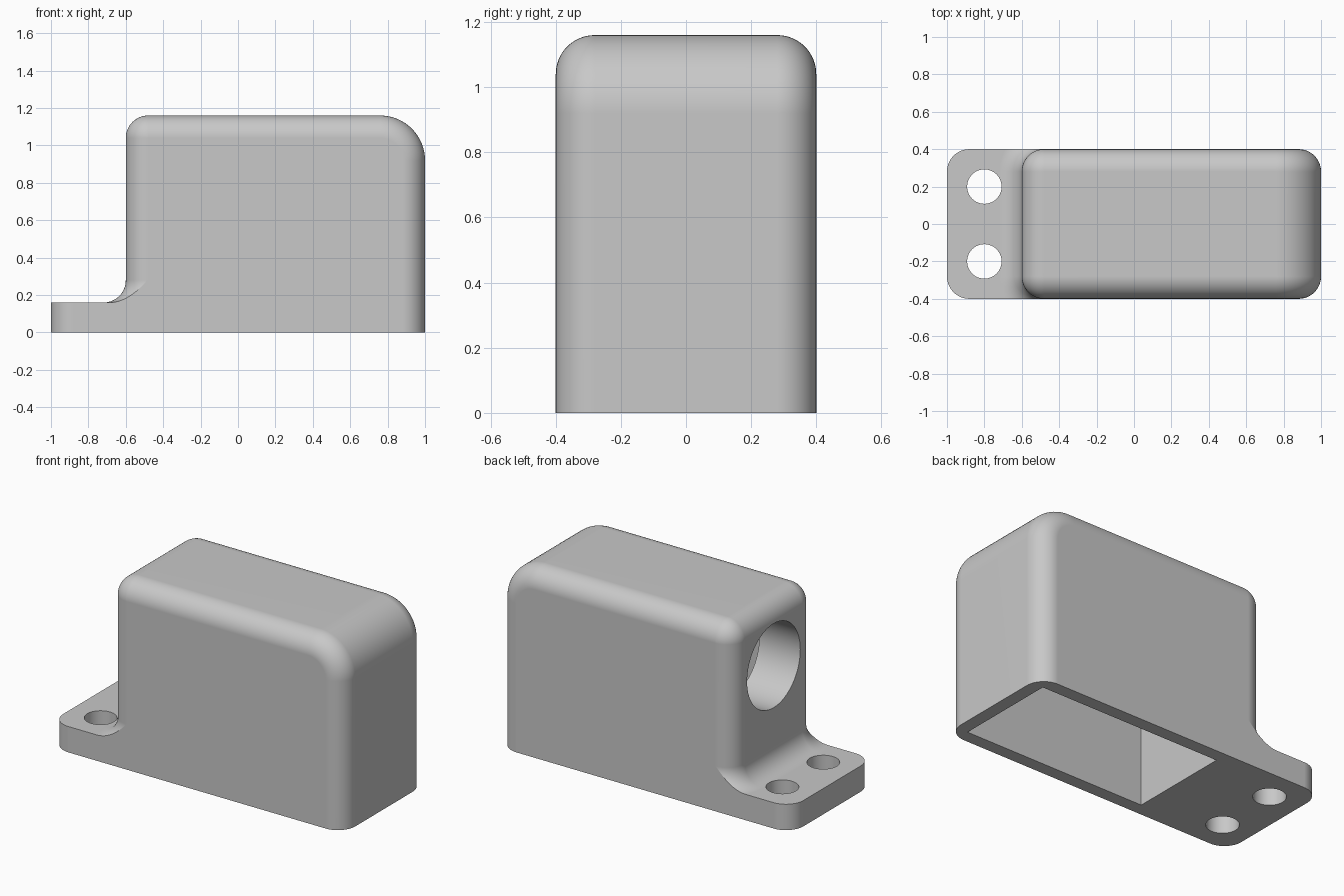
import bpy, bmesh
from math import sin, cos, pi, sqrt
from mathutils import Matrix, Vector

if "Cube" in bpy.data.objects:
    bpy.data.objects.remove(bpy.data.objects["Cube"], do_unlink=True)

LEFT, RIGHT, TOP, HALF_WIDTH = -0.6, 1.0, 1.16, 0.4
FOOT_END, FOOT_TOP = -1.0, 0.16
ROUND, NOSE_ROUND, WALL = 0.12, 0.24, 0.08
STEPS = 16

grey = bpy.data.materials.new("Plain grey")
grey.use_nodes = True
grey.diffuse_color = (0.58, 0.58, 0.58, 1)
grey.node_tree.nodes["Principled BSDF"].inputs["Base Color"].default_value = grey.diffuse_color


def make_object(name, bm):
    bmesh.ops.recalc_face_normals(bm, faces=bm.faces)
    mesh = bpy.data.meshes.new(name)
    bm.to_mesh(mesh)
    bm.free()
    mesh.materials.append(grey)
    obj = bpy.data.objects.new(name, mesh)
    bpy.context.collection.objects.link(obj)
    return obj


def side_profile(t):
    """Side outline of foot and housing at turn t (0 to pi/2) of the edge rounding."""
    inset = ROUND * (1 - cos(t))
    pts = [(FOOT_END + inset, 0), (FOOT_END + inset, FOOT_TOP)]
    quarter = [pi / 2 * i / STEPS for i in range(STEPS + 1)]
    # concave fillet running round the upright corner
    for a in quarter:
        reach = ROUND + ROUND * (1 - sin(a))
        x = LEFT + ROUND - sqrt(max(0, reach ** 2 - (ROUND * sin(t)) ** 2))
        pts.append((x, FOOT_TOP + ROUND * (1 - cos(a))))
    # two rounded top corners
    r = ROUND - inset
    pts += [(LEFT + ROUND - r * cos(a), TOP - ROUND + r * sin(a)) for a in quarter]
    r = NOSE_ROUND - inset
    pts += [(RIGHT - NOSE_ROUND + r * sin(a), TOP - NOSE_ROUND + r * cos(a)) for a in quarter]
    pts.append((RIGHT - inset, 0))
    return pts


# Housing and foot: side outline lofted across the width
bm = bmesh.new()
turns = [pi / 2 * i / STEPS for i in range(STEPS + 1)]
layers = [(t, -1) for t in reversed(turns)] + [(t, 1) for t in turns]
rings = []
for t, side in layers:
    y = side * (HALF_WIDTH - ROUND + ROUND * sin(t))
    rings.append([bm.verts.new((x, y, z)) for x, z in side_profile(t)])
for a, b in zip(rings, rings[1:]):
    for i in range(len(a)):
        j = (i + 1) % len(a)
        bm.faces.new((a[i], a[j], b[j], b[i]))
bm.faces.new(rings[0])
bm.faces.new(rings[-1])
bmesh.ops.remove_doubles(bm, verts=bm.verts, dist=0.0001)
housing = make_object("housing_with_foot", bm)


def box_cutter(name, low, high):
    low, high = Vector(low), Vector(high)
    bm = bmesh.new()
    bmesh.ops.create_cube(bm, size=1, matrix=Matrix.Translation((low + high) / 2)
                          @ Matrix.Diagonal((high - low).to_4d()))
    return make_object(name, bm)


def round_cutter(name, centre, radius, depth, turn=0):
    bm = bmesh.new()
    bmesh.ops.create_cone(bm, cap_ends=True, segments=64, radius1=radius, radius2=radius, depth=depth,
                          matrix=Matrix.Translation(centre) @ Matrix.Rotation(turn, 4, "Y"))
    return make_object(name, bm)


# Open-bottomed cavity, end bore and screw holes
inner = HALF_WIDTH - WALL
cutters = [
    box_cutter("cavity_cutter", (-0.32, -inner, -0.2), (RIGHT - WALL, inner, TOP - WALL)),
    round_cutter("bore_cutter", (-0.45, 0, 0.78), 0.26, 0.6, pi / 2),
]
for y in (-0.2, 0.2):
    cutters.append(round_cutter("screw_hole_cutter", (-0.8, y, 0.08), 0.092, 0.4))

bpy.ops.object.select_all(action="DESELECT")
housing.select_set(True)
bpy.context.view_layer.objects.active = housing
for cutter in cutters:
    cut = housing.modifiers.new("cut", "BOOLEAN")
    cut.operation, cut.solver, cut.object = "DIFFERENCE", "EXACT", cutter
    bpy.ops.object.modifier_apply(modifier=cut.name)
    bpy.data.objects.remove(cutter, do_unlink=True)

# Smooth roundings with crisp edges
bpy.ops.object.shade_smooth_by_angle(angle=pi / 6)
weighted = housing.modifiers.new("weighted_normals", "WEIGHTED_NORMAL")
weighted.keep_sharp = True
